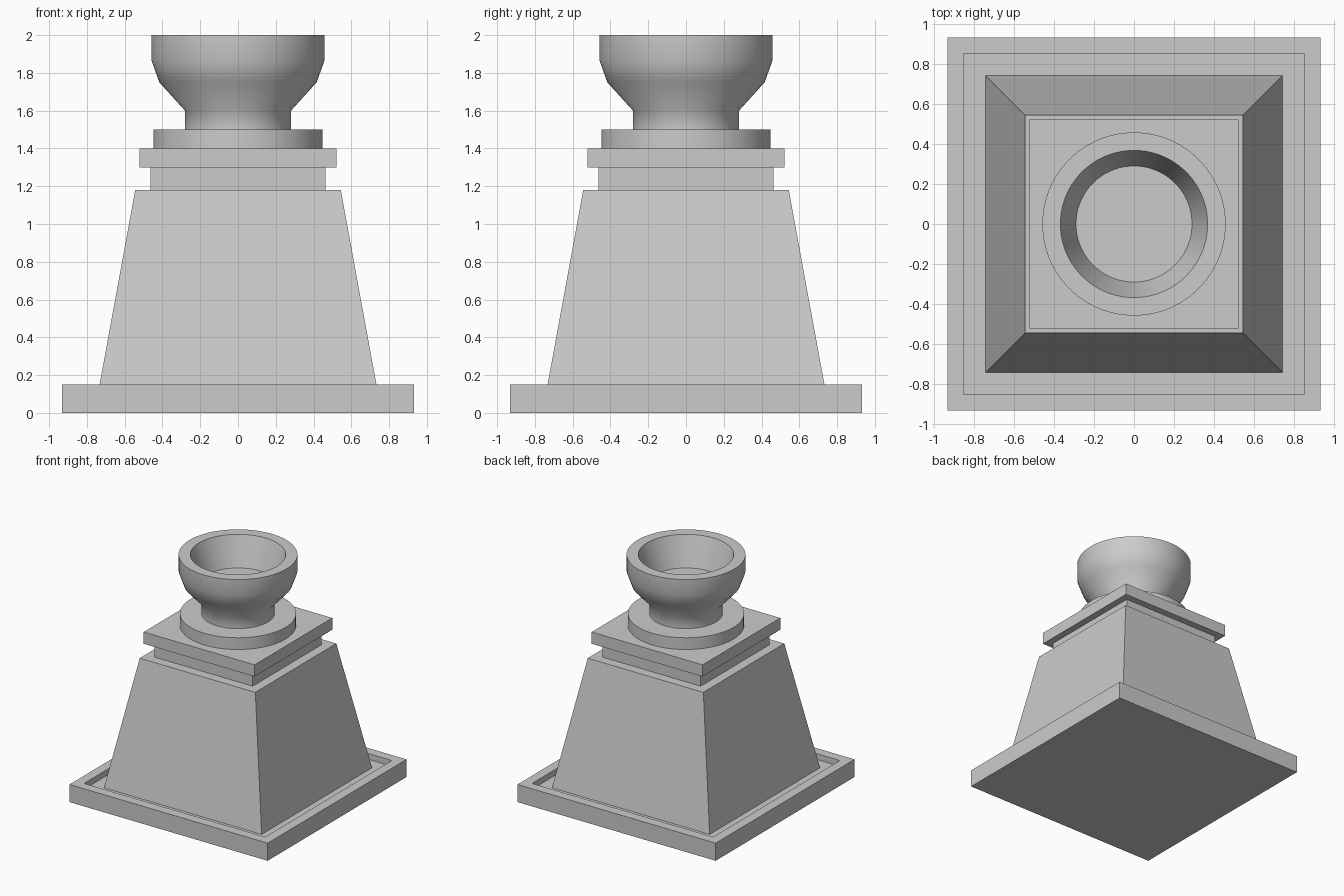
import bpy, bmesh, math

if "Cube" in bpy.data.objects:
    bpy.data.objects.remove(bpy.data.objects["Cube"])


def finish(name, bm, smooth=False):
    bmesh.ops.recalc_face_normals(bm, faces=bm.faces[:])
    mesh = bpy.data.meshes.new(name)
    bm.to_mesh(mesh)
    bm.free()
    obj = bpy.data.objects.new(name, mesh)
    bpy.context.collection.objects.link(obj)
    if smooth:
        bpy.ops.object.select_all(action='DESELECT')
        obj.select_set(True)
        bpy.context.view_layer.objects.active = obj
        bpy.ops.object.shade_smooth_by_angle(angle=math.radians(48))
    return obj


def stack(name, profile, sides, smooth=False):
    """Closed solid from rings of (half width or radius, z)."""
    bm = bmesh.new()
    scale = math.sqrt(2) if sides == 4 else 1
    rings = []
    for r, z in profile:
        ring = []
        for i in range(sides):
            a = 2 * math.pi * (i + 0.5) / sides
            ring.append(bm.verts.new((r * scale * math.cos(a), r * scale * math.sin(a), z)))
        rings.append(ring)
    for low, high in zip(rings, rings[1:]):
        for i in range(sides):
            j = (i + 1) % sides
            bm.faces.new((low[i], low[j], high[j], high[i]))
    bm.faces.new(rings[0][::-1])
    bm.faces.new(rings[-1])
    return finish(name, bm, smooth)


# Square base with a raised rim around a shallow tray
stack("base_tray", [(0.933, 0), (0.933, 0.15), (0.852, 0.15), (0.852, 0.10)], 4)
# Tapered pedestal body
stack("pedestal_body", [(0.742, 0.10), (0.544, 1.18)], 4)
# Square neck and cap plate
stack("square_neck", [(0.463, 1.18), (0.463, 1.30)], 4)
stack("cap_plate", [(0.522, 1.30), (0.522, 1.40)], 4)
# Round foot under the bowl
stack("bowl_foot", [(0.448, 1.40), (0.448, 1.50)], 64, True)
# Hollow bowl: outside profile up, over the rim and down to the inner floor
stack("bowl", [(0.281, 1.50), (0.281, 1.60), (0.417, 1.75), (0.458, 1.865),
               (0.458, 2.0), (0.368, 2.0), (0.29, 1.75)], 64, True)
